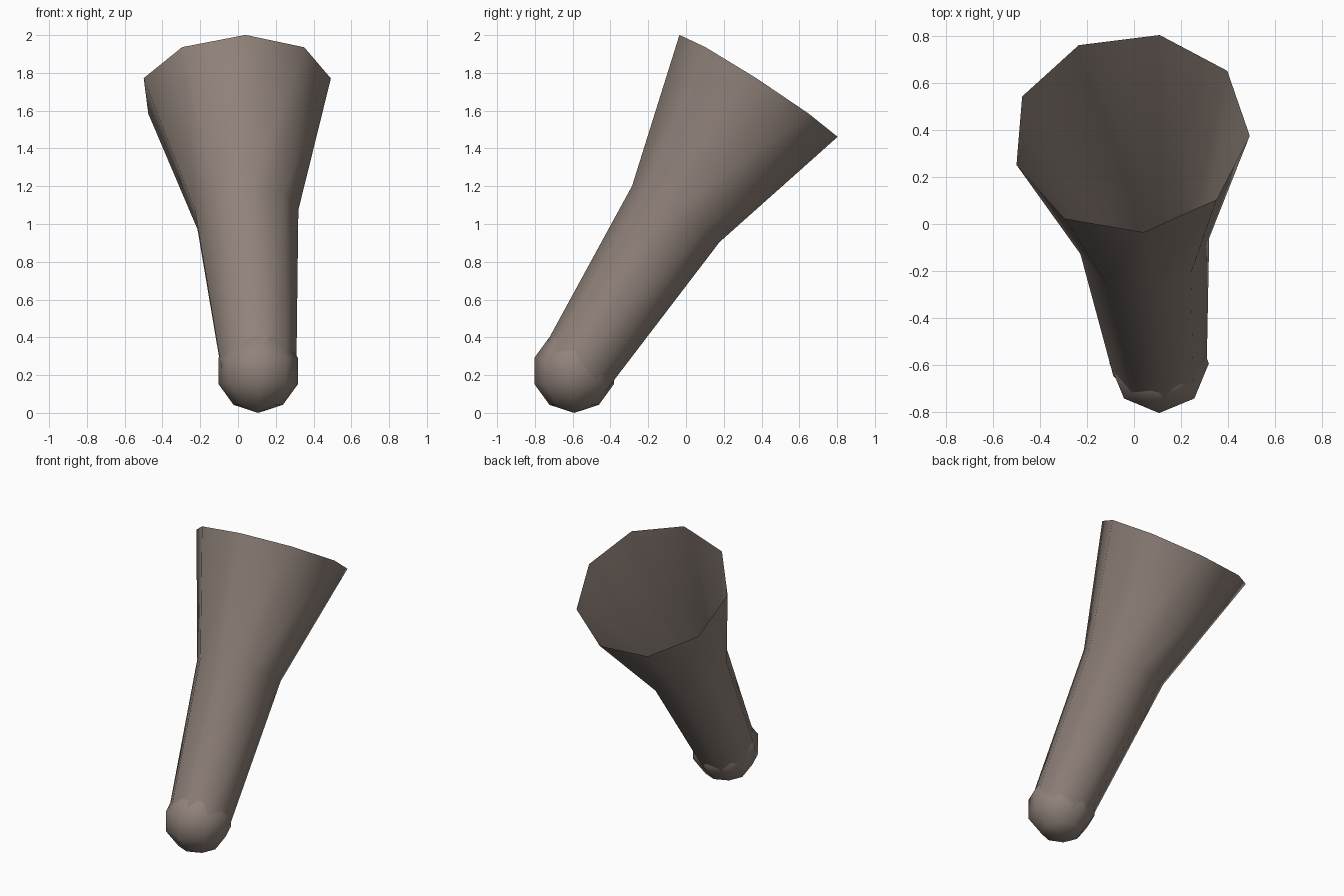
import bpy, bmesh
from math import cos, sin, tau
from mathutils import Vector

cube = bpy.data.objects.get("Cube")
if cube:
    bpy.data.objects.remove(cube)

# Single warm grey-brown colour
colour = (0.28, 0.225, 0.195, 1)
mat = bpy.data.materials.new("warm grey brown")
mat.use_nodes = True
mat.diffuse_color = colour
bsdf = mat.node_tree.nodes["Principled BSDF"]
bsdf.inputs["Base Color"].default_value = colour
bsdf.inputs["Roughness"].default_value = 0.8


def finish(bm, name):
    mesh = bpy.data.meshes.new(name)
    bm.to_mesh(mesh)
    bm.free()
    mesh.materials.append(mat)
    mesh.shade_smooth()
    obj = bpy.data.objects.new(name, mesh)
    bpy.context.collection.objects.link(obj)
    return obj


ball_centre = Vector((0.107, -0.592, 0.22))
rim_centre = Vector((-0.013, 0.386, 1.723))
axis = (rim_centre - ball_centre).normalized()

# Cross-section frame: one corner of each nine-sided ring points to the front
front = Vector((0.053, -0.421, 0.277))
front = (front - axis * front.dot(axis)).normalized()
side = axis.cross(front)

# Open flared tube: (position along axis, radius)
SIDES = 9
profile = [(0, 0.203), (0.551, 0.28), (1, 0.507)]
bm = bmesh.new()
rings = []
for t, radius in profile:
    centre = ball_centre.lerp(rim_centre, t)
    angles = [tau * i / SIDES for i in range(SIDES)]
    rings.append([bm.verts.new(centre + radius * (cos(a) * front + sin(a) * side))
                  for a in angles])
for low, high in zip(rings, rings[1:]):
    for i in range(SIDES):
        j = (i + 1) % SIDES
        bm.faces.new((low[i], low[j], high[j], high[i]))
finish(bm, "flared_tube")

# Rounded ball at the lower end
bm = bmesh.new()
bmesh.ops.create_uvsphere(bm, u_segments=8, v_segments=5, radius=0.222)
bmesh.ops.translate(bm, verts=bm.verts, vec=ball_centre + Vector((0, 0, 0.002)))
finish(bm, "end_ball")
